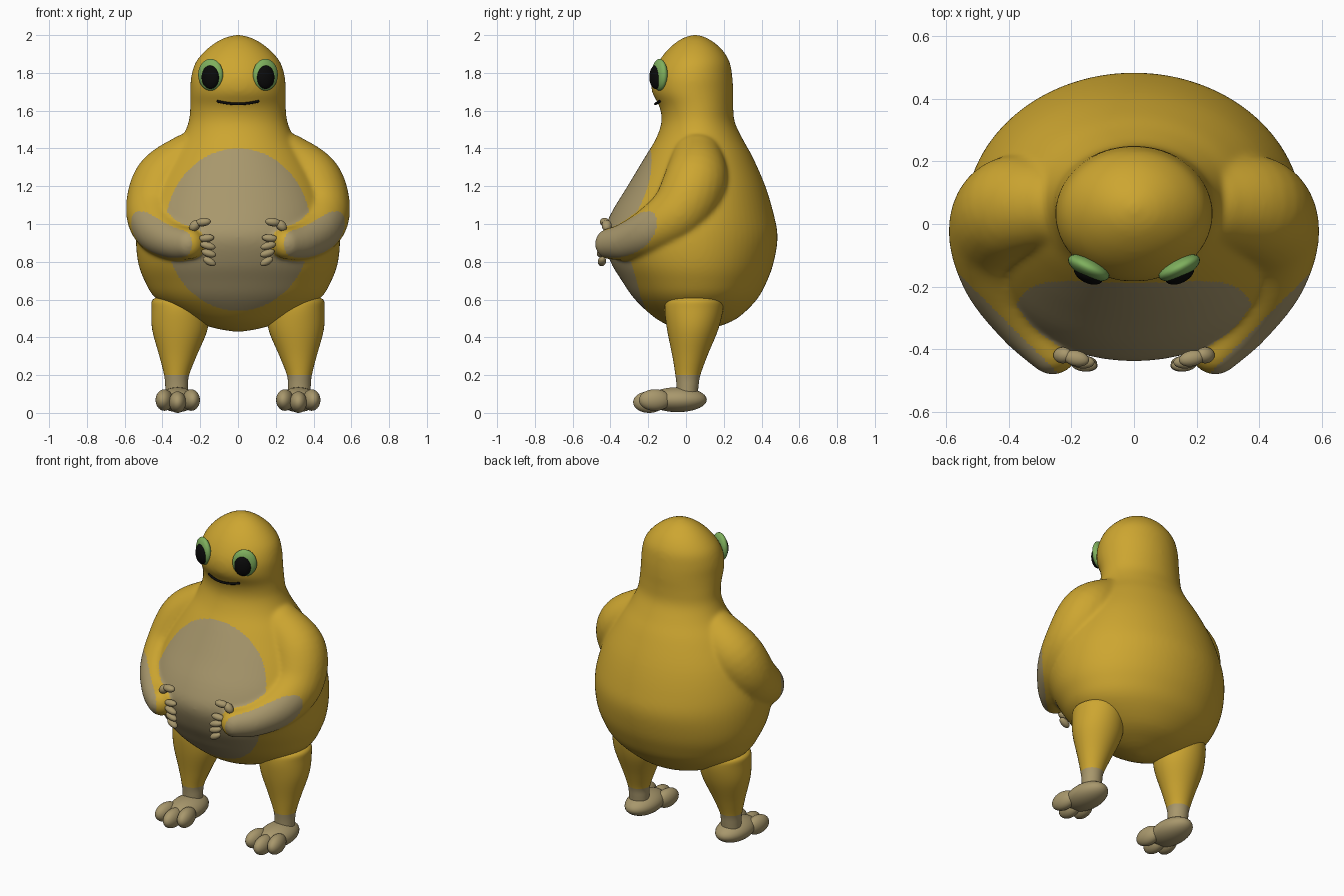
import bpy, bmesh, math
from mathutils import Vector, Matrix, Euler

old = bpy.data.objects.get("Cube")
if old:
    bpy.data.objects.remove(old)


def material(name, rgb):
    m = bpy.data.materials.new(name)
    m.use_nodes = True
    col = (*rgb, 1)
    m.diffuse_color = col
    bsdf = next(n for n in m.node_tree.nodes if n.type == 'BSDF_PRINCIPLED')
    bsdf.inputs["Base Color"].default_value = col
    bsdf.inputs["Roughness"].default_value = 0.7
    return m


YELLOW = material("mustard yellow", (0.61, 0.38, 0.03))
TAN = material("tan", (0.39, 0.31, 0.15))
GREEN = material("eye green", (0.21, 0.43, 0.11))
BLACK = material("black", (0.003, 0.003, 0.003))


def spline(points, steps):
    """Smooth path through points of any dimension."""
    out = []
    for i in range(len(points) - 1):
        a, b, c, d = (points[max(0, min(len(points) - 1, i + k))] for k in (-1, 0, 1, 2))
        for j in range(steps):
            t = j / steps
            out.append([q + 0.5 * t * (r - p + t * (2 * p - 5 * q + 4 * r - s
                        + t * (3 * (q - r) + s - p))) for p, q, r, s in zip(a, b, c, d)])
    out.append(list(points[-1]))
    return out


def finish(bm, name, *mats):
    bmesh.ops.recalc_face_normals(bm, faces=bm.faces)
    mesh = bpy.data.meshes.new(name)
    bm.to_mesh(mesh)
    bm.free()
    for m in mats:
        mesh.materials.append(m)
    for p in mesh.polygons:
        p.use_smooth = True
    ob = bpy.data.objects.new(name, mesh)
    bpy.context.collection.objects.link(ob)
    return ob


def loft(bm, rows, seg=48):
    """Stack of elliptical rings: x centre, y centre, z, x radius, y radius."""
    rings = []
    for cx, cy, z, rx, ry in rows:
        rings.append([bm.verts.new((cx + rx * math.cos(2 * math.pi * i / seg),
                                    cy + ry * math.sin(2 * math.pi * i / seg), z))
                      for i in range(seg)])
    for a, b in zip(rings, rings[1:]):
        for i in range(seg):
            k = (i + 1) % seg
            bm.faces.new((a[i], a[k], b[k], b[i]))
    bm.faces.new(rings[0])
    bm.faces.new(rings[-1])


def blob(name, centre, radii, mat, rot=(0, 0, 0)):
    bm = bmesh.new()
    mtx = Matrix.LocRotScale(Vector(centre), Euler(rot), Vector(radii))
    bmesh.ops.create_uvsphere(bm, u_segments=28, v_segments=18, radius=1, matrix=mtx)
    return finish(bm, name, mat)


# Body outline: z, front y, back y, half width
outline = [
    (0.43, 0.02, 0.06, 0.02), (0.45, -0.06, 0.15, 0.13), (0.50, -0.16, 0.27, 0.27),
    (0.60, -0.27, 0.375, 0.43), (0.70, -0.34, 0.43, 0.495), (0.80, -0.40, 0.465, 0.53),
    (0.93, -0.44, 0.485, 0.54), (1.05, -0.40, 0.465, 0.52), (1.20, -0.31, 0.42, 0.46),
    (1.35, -0.22, 0.355, 0.37), (1.45, -0.16, 0.30, 0.30), (1.54, -0.13, 0.258, 0.262),
    (1.62, -0.14, 0.25, 0.253), (1.70, -0.18, 0.25, 0.252), (1.78, -0.18, 0.245, 0.248),
    (1.86, -0.145, 0.23, 0.222), (1.93, -0.09, 0.185, 0.16), (1.98, -0.025, 0.12, 0.085),
    (2.0, 0.03, 0.07, 0.02)]
# Arm path: x, y, z, radius
arm = spline([
    (0.26, 0.06, 1.34, 0.14), (0.385, 0.05, 1.22, 0.17), (0.437, -0.03, 1.07, 0.157),
    (0.42, -0.17, 0.97, 0.128), (0.34, -0.31, 0.91, 0.10), (0.26, -0.40, 0.895, 0.083)], 7)

bm = bmesh.new()
loft(bm, [(0, (f + b) / 2, z, w, (b - f) / 2) for z, f, b, w in spline(outline, 4)], 72)
for side in (-1, 1):
    for x, y, z, r in arm:
        bmesh.ops.create_uvsphere(bm, u_segments=24, v_segments=16, radius=r,
                                  matrix=Matrix.Translation((side * x, y, z)))
body = finish(bm, "body_and_arms", YELLOW, TAN)

# Fuse the arms into the body
bpy.context.view_layer.objects.active = body
body.select_set(True)
remesh = body.modifiers.new("fuse", 'REMESH')
remesh.mode = 'VOXEL'
remesh.voxel_size = 0.01
remesh.use_smooth_shade = True
soften = body.modifiers.new("soften", 'SMOOTH')
soften.factor = 0.5
soften.iterations = 18
for mod in ("fuse", "soften"):
    bpy.ops.object.modifier_apply(modifier=mod)

# Tan oval belly and tan hands
for p in body.data.polygons:
    x, y, z = p.center
    x = abs(x)
    p.use_smooth = True
    p.material_index = 0
    if y > 0 or z > 1.45:
        continue
    on_arm = any((x - a) ** 2 + (y - b) ** 2 + (z - c) ** 2 < (r * 1.07) ** 2
                 for a, b, c, r in arm)
    if on_arm:
        p.material_index = int(y - x < -0.72)
    else:
        p.material_index = int((x / 0.385) ** 2 + ((z - 0.97) / 0.43) ** 2 < 1)

# Leg rings: x centre, y centre, z, x radius, y radius
leg_rows = [
    (0.325, 0.005, 0.08, 0.058, 0.055), (0.325, 0.008, 0.14, 0.060, 0.058),
    (0.325, 0.010, 0.20, 0.066, 0.066), (0.318, 0.020, 0.30, 0.098, 0.092),
    (0.308, 0.035, 0.44, 0.146, 0.135), (0.306, 0.042, 0.55, 0.152, 0.155),
    (0.306, 0.045, 0.60, 0.145, 0.145), (0.306, 0.045, 0.62, 0.09, 0.09)]
# Finger ellipsoids: x, y, z, half length, tilt
fingers = [(0.168, -0.44, 0.925, 0.042, -0.1), (0.160, -0.45, 0.885, 0.042, 0.25),
           (0.155, -0.45, 0.845, 0.040, 0.3), (0.152, -0.445, 0.802, 0.038, 0.5)]

for side, tag in ((1, "left"), (-1, "right")):
    # Leg with tan ankle
    bm = bmesh.new()
    loft(bm, [(side * r[0], *r[1:]) for r in spline(leg_rows, 5)])
    leg = finish(bm, tag + "_leg", YELLOW, TAN)
    for p in leg.data.polygons:
        p.material_index = int(p.center.z < 0.2)

    # Foot and toes
    blob(tag + "_foot", (side * 0.32, -0.045, 0.07), (0.098, 0.155, 0.066), TAN)
    for i, (x, y, z) in enumerate(((0.248, -0.165, 0.068), (0.32, -0.195, 0.057),
                                   (0.39, -0.165, 0.068))):
        blob(f"{tag}_toe_{i + 1}", (side * x, y, z), (0.045, 0.085, 0.057), TAN,
             (0, 0, side * (i - 1) * 0.15))

    # Fingers and thumb
    for i, (x, y, z, half, tilt) in enumerate(fingers):
        blob(f"{tag}_finger_{i + 1}", (side * x, y, z), (half, 0.022, 0.020), TAN,
             (0, -side * tilt, side * 0.1))
    blob(tag + "_thumb_tip", (side * 0.185, -0.43, 1.01), (0.042, 0.025, 0.022), TAN,
         (0, side * 0.1, side * 0.2))
    blob(tag + "_thumb_base", (side * 0.228, -0.42, 0.992), (0.035, 0.026, 0.025), TAN,
         (0, side * 0.8, 0))

    # Eye and pupil
    turn = (0, 0, side * 0.46)
    blob(tag + "_eye", (side * 0.145, -0.14, 1.79), (0.072, 0.032, 0.084), GREEN, turn)
    blob(tag + "_pupil", (side * 0.146, -0.16, 1.778), (0.05, 0.029, 0.063), BLACK, turn)

# Mouth: a thin curved line across the face
curve = bpy.data.curves.new("mouth", 'CURVE')
curve.dimensions = '3D'
curve.bevel_depth = 0.007
curve.bevel_resolution = 3
curve.use_fill_caps = True
line = curve.splines.new('POLY')
count = 17
line.points.add(count - 1)
for i, pt in enumerate(line.points):
    u = 2 * i / (count - 1) - 1
    pt.co = (0.11 * u, -0.162 + 0.024 * u * u, 1.636 + 0.014 * u * u, 1)
curve.materials.append(BLACK)
bpy.context.collection.objects.link(bpy.data.objects.new("mouth", curve))
